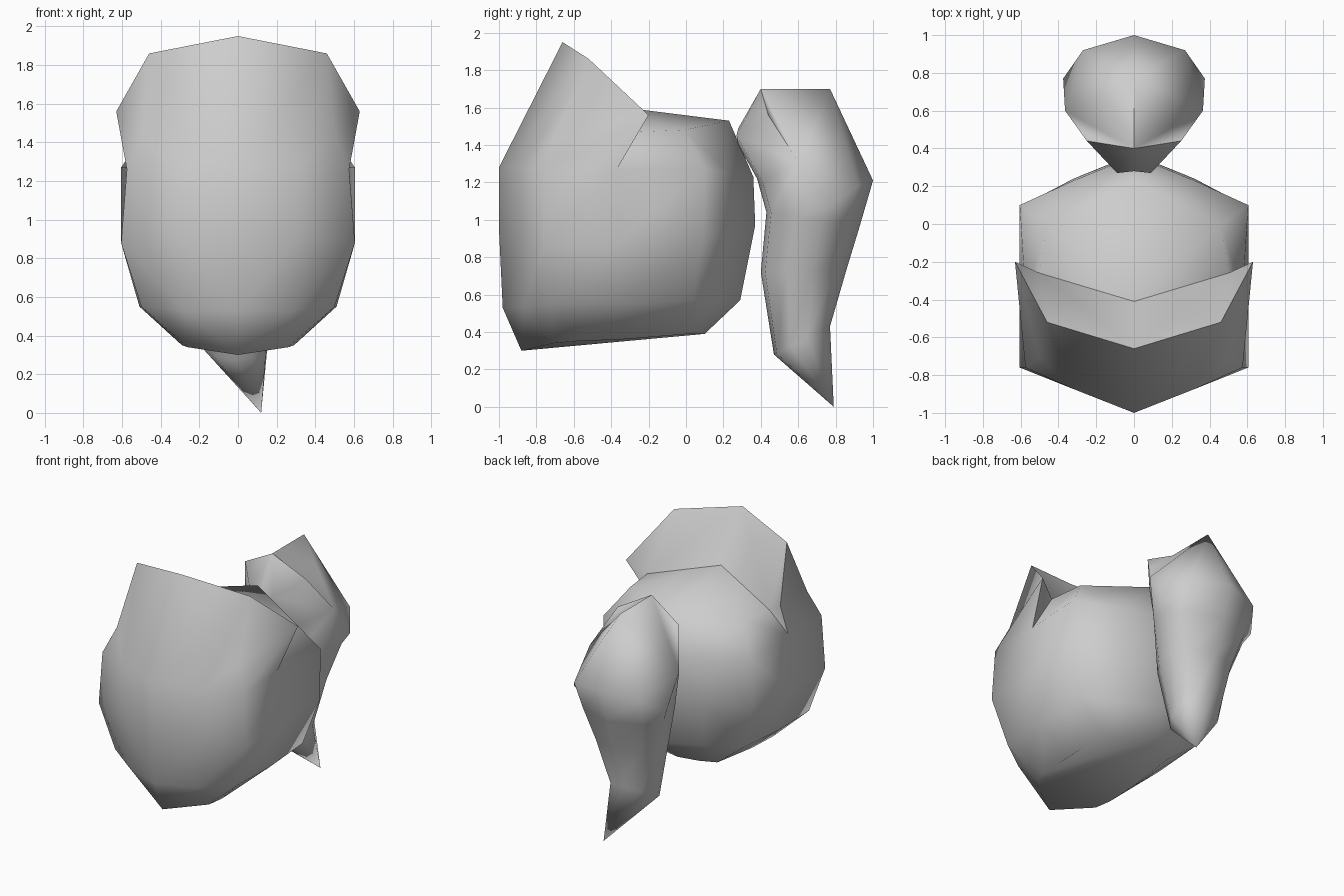
import bpy
import bmesh
import math

cube = bpy.data.objects.get("Cube")
if cube:
    bpy.data.objects.remove(cube, do_unlink=True)

grey = bpy.data.materials.new("plain_grey")
grey.use_nodes = True
colour = (0.61, 0.61, 0.61, 1)
grey.diffuse_color = colour
grey.node_tree.nodes["Principled BSDF"].inputs["Base Color"].default_value = colour


def finish(name, bm, mirror=False):
    """Turn a bmesh into a smooth shaded object."""
    bmesh.ops.recalc_face_normals(bm, faces=bm.faces)
    mesh = bpy.data.meshes.new(name)
    bm.to_mesh(mesh)
    bm.free()
    mesh.materials.append(grey)
    obj = bpy.data.objects.new(name, mesh)
    bpy.context.collection.objects.link(obj)
    bpy.ops.object.select_all(action='DESELECT')
    bpy.context.view_layer.objects.active = obj
    obj.select_set(True)
    if mirror:
        mod = obj.modifiers.new("mirror", 'MIRROR')
        mod.use_clip = True
        bpy.ops.object.modifier_apply(modifier=mod.name)
    bpy.ops.object.shade_smooth_by_angle(angle=math.radians(80))


def add_row(bm, points):
    return [bm.verts.new(p) for p in points]


def bridge(bm, low, high, closed=False):
    """Join two rows of equal length with quads."""
    n = len(low)
    for i in range(n if closed else n - 1):
        j = (i + 1) % n
        bm.faces.new((low[i], low[j], high[j], high[i]))


# Cap: half rows run from front centre round the side to back centre
bm = bmesh.new()
rows = [add_row(bm, r) for r in (
    [(0, -.88, .3), (.26, -.71, .34), (.29, -.6, .35), (.29, -.35, .36),
     (.27, .02, .39), (.15, .07, .39), (0, .1, .39)],
    [(0, -.98, .53), (.28, -.87, .53), (.5, -.72, .55), (.51, -.35, .55),
     (.5, .04, .57), (.27, .18, .57), (0, .29, .57)],
    [(0, -1, .95), (.33, -.87, .92), (.605, -.76, .88), (.605, -.36, .88),
     (.605, .09, .9), (.32, .24, .94), (0, .37, .97)],
    [(0, -1, 1.28), (.33, -.87, 1.28), (.575, -.76, 1.26), (.575, -.37, 1.27),
     (.605, .1, 1.27), (.32, .23, 1.25), (0, .36, 1.23)],
)]
for low, high in zip(rows, rows[1:]):
    bridge(bm, low, high)
bm.faces.new(rows[0])

# Raised front crest and the crown behind it
front, mid, side, notch, corner, rear, back = rows[-1]
temple = bm.verts.new((.5, -.7, 1.44))
lip = add_row(bm, [(0, -.66, 1.95), (.46, -.52, 1.86), (.63, -.2, 1.56)])
crown = add_row(bm, [(0, -.41, 1.61), (.5, -.26, 1.47)])
crown_back = add_row(bm, [(0, .23, 1.53), (.46, -.01, 1.48)])
bridge(bm, [front, mid], lip[:2])
for face in ((mid, side, temple), (mid, temple, lip[1]), (temple, lip[2], lip[1]),
             (temple, side, lip[2]), (side, notch, lip[2]),
             (crown[1], notch, crown_back[1]), (notch, corner, crown_back[1]),
             (crown_back[1], corner, rear), (crown_back[1], rear, crown_back[0]),
             (crown_back[0], rear, back)):
    bm.faces.new(face)
fold = crown + [notch]
bridge(bm, lip, fold)
bridge(bm, crown, crown_back)
for a, b in zip(fold, fold[1:]):
    bm.edges.get((a, b)).smooth = False
finish("hair_cap", bm, mirror=True)

# Tail: ten-sided rings, (centre x, front y, back y, half width, front z, back z)
half = [(0, 0), (.6, .05), (.94, .3), (1, .6), (.72, .86), (0, 1)]
outline = half + [(-x, t) for x, t in half[-2:0:-1]]
bm = bmesh.new()
rings = []
for cx, y0, y1, w, z0, z1 in [(-.015, .47, .77, .17, .28, .43),
                              (0, .4, .86, .25, .72, .74),
                              (0, .43, .93, .335, 1.04, .97)]:
    rings.append(add_row(bm, [(cx + w * x, y0 + (y1 - y0) * t, z0 + (z1 - z0) * t)
                              for x, t in outline]))
shoulder = [(0, .38, 1.22), (.18, .41, 1.2), (.365, .6, 1.31),
            (.375, .77, 1.07), (.27, .92, 1.18), (0, 1, 1.21)]
shoulder += [(-x, y, z) for x, y, z in shoulder[-2:0:-1]]
rings.append(add_row(bm, shoulder))
for low, high in zip(rings, rings[1:]):
    bridge(bm, low, high, closed=True)
tip = bm.verts.new((.12, .79, 0))
for a, b in zip(rings[0], rings[0][1:] + rings[0][:1]):
    bm.faces.new((a, b, tip))

# Ridge on top of the tail and its narrow root at the cap
ridge_front, ridge_back = add_row(bm, [(0, .4, 1.7), (0, .77, 1.7)])
root_top, root_low = add_row(bm, [(0, .28, 1.49), (0, .28, 1.4)])
top = rings[-1]
for s in (1, -1):
    f, fs, s1, s2, bs, b = [top[(s * i) % len(top)] for i in range(6)]
    cheek, root = add_row(bm, [(s * .25, .44, 1.56), (s * .09, .27, 1.45)])
    for face in ((ridge_front, cheek, s1), (ridge_front, s1, ridge_back),
                 (ridge_back, s1, bs), (s1, s2, bs), (ridge_back, bs, b),
                 (ridge_front, cheek, root, root_top), (cheek, s1, root),
                 (s1, fs, root), (fs, f, root_low, root),
                 (root_top, root, root_low)):
        bm.faces.new(face)
finish("tail", bm)
